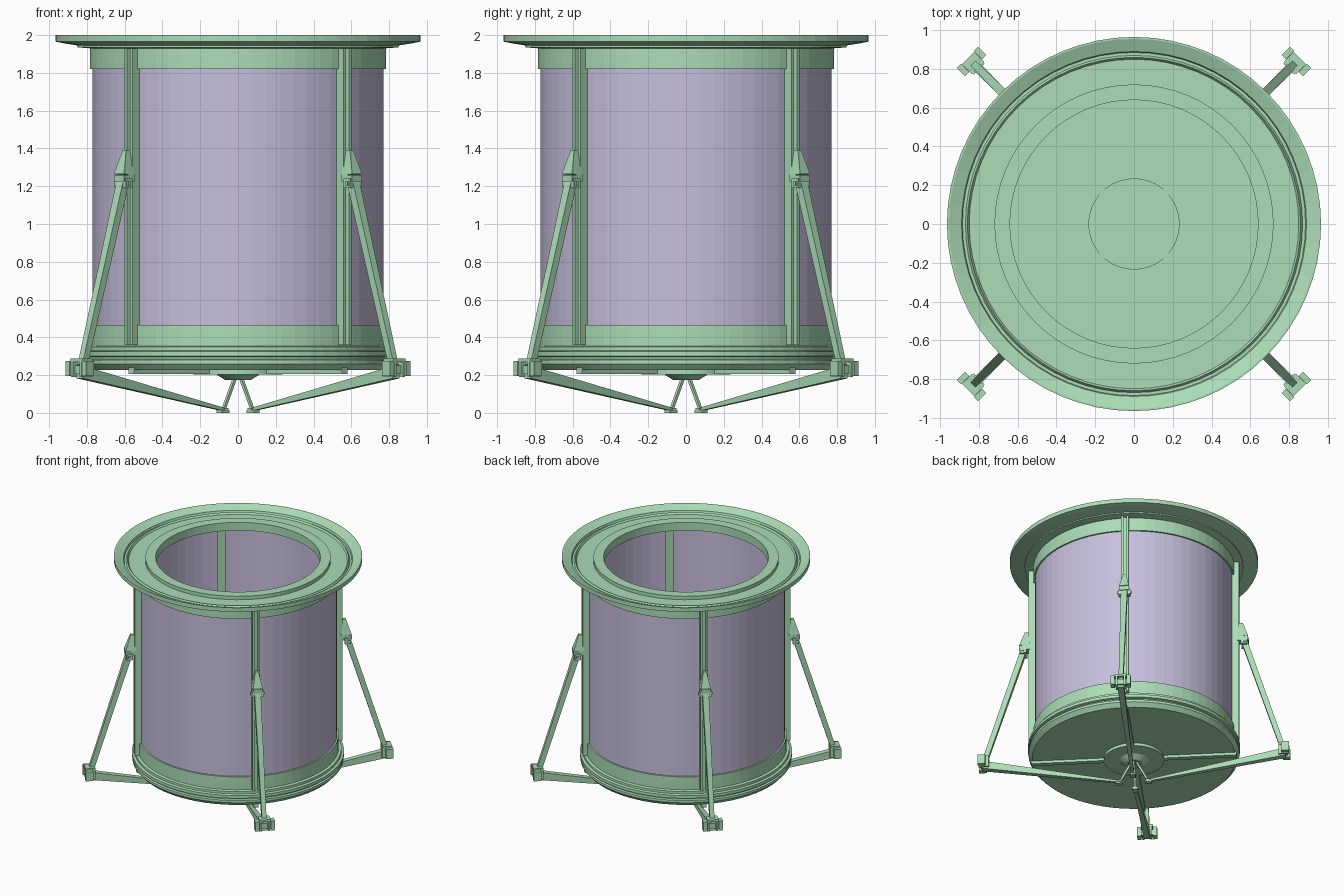
import bpy, bmesh, math
from mathutils import Vector, Matrix

if "Cube" in bpy.data.objects:
    bpy.data.objects.remove(bpy.data.objects["Cube"])

SIDES = 64


def material(name, rgb):
    m = bpy.data.materials.new(name)
    m.diffuse_color = (*rgb, 1)
    m.use_nodes = True
    m.node_tree.nodes["Principled BSDF"].inputs["Base Color"].default_value = m.diffuse_color
    return m


GREEN = material("pale green", (0.41, 0.72, 0.47))
PURPLE = material("pale lavender", (0.57, 0.52, 0.72))


def finish(name, bm, mat):
    bmesh.ops.recalc_face_normals(bm, faces=bm.faces)
    me = bpy.data.meshes.new(name)
    bm.to_mesh(me)
    bm.free()
    me.materials.append(mat)
    ob = bpy.data.objects.new(name, me)
    bpy.context.collection.objects.link(ob)
    return ob


def lathe(name, profile, mat, closed=True):
    """Revolve an (r, z) profile around z."""
    bm = bmesh.new()
    rings = []
    for r, z in profile:
        if r == 0:
            rings.append([bm.verts.new((0, 0, z))] * SIDES)
        else:
            rings.append([bm.verts.new((r * math.cos(2 * math.pi * i / SIDES),
                                        r * math.sin(2 * math.pi * i / SIDES), z))
                          for i in range(SIDES)])
    pairs = list(zip(rings, rings[1:]))
    if closed:
        pairs.append((rings[-1], rings[0]))
    for a, b in pairs:
        for i in range(SIDES):
            j = (i + 1) % SIDES
            quad = list(dict.fromkeys((a[i], a[j], b[j], b[i])))
            if len(quad) > 2:
                bm.faces.new(quad)
    return finish(name, bm, mat)


def beam(bm, p0, p1, s0, s1):
    """Tapered box from p0 to p1 in the radial plane; sizes are (tangential, other)."""
    p0, p1 = Vector(p0), Vector(p1)
    side = Vector((0, 1, 0))
    up = (p1 - p0).normalized().cross(side)
    ends = []
    for p, (w, h) in ((p0, s0), (p1, s1)):
        ends.append([bm.verts.new(p + side * a * w / 2 + up * b * h / 2)
                     for a, b in ((-1, -1), (1, -1), (1, 1), (-1, 1))])
    a, b = ends
    bm.faces.new(a)
    bm.faces.new(b)
    for i in range(4):
        j = (i + 1) % 4
        bm.faces.new((a[i], a[j], b[j], b[i]))


def box(bm, x, y, z):
    """Box from (min, max) ranges."""
    c = [(lo + hi) / 2 for lo, hi in (x, y, z)]
    d = [hi - lo for lo, hi in (x, y, z)]
    bmesh.ops.create_cube(bm, size=1, matrix=Matrix.Translation(c) @ Matrix.Diagonal((*d, 1)))


def four(name, build):
    """Place a part built along +x on all four diagonals."""
    for k in range(4):
        bm = bmesh.new()
        build(bm)
        bm.transform(Matrix.Rotation(math.radians(45 + 90 * k), 4, "Z"))
        finish(f"{name}_{k + 1}", bm, GREEN)


# Drum wall, open at both ends
lathe("drum_wall", [(0.77, 0.34), (0.77, 1.9), (0.76, 1.9), (0.76, 0.34)], PURPLE)

# Top collar: band, flared flange, groove and inner lip
lathe("top_collar", [
    (0.762, 1.82), (0.783, 1.82), (0.783, 1.93), (0.85, 1.935), (0.85, 1.945),
    (0.93, 1.958), (0.965, 1.965), (0.965, 2.0), (0.955, 2.0), (0.89, 1.972),
    (0.885, 1.955), (0.87, 1.955), (0.86, 1.97), (0.85, 1.955), (0.72, 1.955),
    (0.72, 1.985), (0.64, 1.985), (0.64, 1.915), (0.762, 1.915)], GREEN)

# Bottom collar with stepped rings
lathe("bottom_collar", [
    (0.762, 0.29), (0.762, 0.465), (0.783, 0.465), (0.783, 0.355), (0.805, 0.35),
    (0.805, 0.33), (0.825, 0.325), (0.825, 0.30), (0.805, 0.295), (0.805, 0.285),
    (0.82, 0.28), (0.82, 0.26), (0.79, 0.228), (0.762, 0.228)], GREEN)

# Floor plate and central hub
lathe("floor_plate", [(0, 0.228), (0.775, 0.228), (0.775, 0.29), (0, 0.29)], GREEN, False)
lathe("hub_disc", [(0, 0.204), (0.235, 0.204), (0.235, 0.30), (0, 0.30)], GREEN, False)
lathe("hub_cone", [(0, 0.185), (0.045, 0.185), (0.045, 0.175), (0.07, 0.175),
                   (0.115, 0.204), (0, 0.204)], GREEN, False)


# Floor ribs, above and below the plate
def rib(bm):
    box(bm, (0.2, 0.8), (-0.02, 0.02), (0.206, 0.24))
    box(bm, (0.2, 0.63), (-0.02, 0.02), (0.28, 0.296))


four("floor_rib", rib)


# Channel post running through the wall
def post(bm):
    z = (0.36, 1.93)
    box(bm, (0.74, 0.82), (0.012, 0.03), z)
    box(bm, (0.74, 0.82), (-0.03, -0.012), z)
    box(bm, (0.74, 0.795), (-0.012, 0.012), z)


four("post", post)


# Tapered clamp on the post
def clamp(bm):
    beam(bm, (0.835, 0, 1.39), (0.85, 0, 1.26), (0.025, 0.03), (0.075, 0.085))
    beam(bm, (0.85, 0, 1.26), (0.85, 0, 1.225), (0.075, 0.085), (0.075, 0.085))
    for s in (-1, 1):
        box(bm, (0.835, 0.885), (s * 0.035 - 0.01, s * 0.035 + 0.01), (1.19, 1.24))
    box(bm, (0.855, 0.875), (-0.055, 0.055), (1.205, 1.225))


four("post_clamp", clamp)


# Sloping strut from clamp to outer joint
def strut(bm):
    beam(bm, (0.86, 0, 1.23), (1.165, 0, 0.25), (0.05, 0.045), (0.035, 0.04))


four("strut", strut)


# Outer joint: crossbar with end cheeks and a cap plate
def joint(bm):
    box(bm, (1.16, 1.195), (-0.075, 0.075), (0.205, 0.25))
    box(bm, (1.14, 1.21), (-0.045, 0.045), (0.27, 0.288))
    for s in (-1, 1):
        box(bm, (1.155, 1.215), (s * 0.062 - 0.016, s * 0.062 + 0.016), (0.195, 0.275))
        box(bm, (1.13, 1.21), (s * 0.032 - 0.008, s * 0.032 + 0.008), (0.19, 0.285))


four("outer_joint", joint)


# Lower arm, toe and thin rod back up to the hub
def arm(bm):
    beam(bm, (1.18, 0, 0.215), (0.11, 0, 0.018), (0.05, 0.065), (0.025, 0.016))


def toe(bm):
    box(bm, (0.085, 0.14), (-0.02, 0.02), (0, 0.014))
    box(bm, (0.095, 0.125), (-0.025, 0.025), (0.012, 0.026))


def rod(bm):
    beam(bm, (0.11, 0, 0.015), (0.02, 0, 0.19), (0.016, 0.016), (0.016, 0.016))


four("lower_arm", arm)
four("toe", toe)
four("hub_rod", rod)
